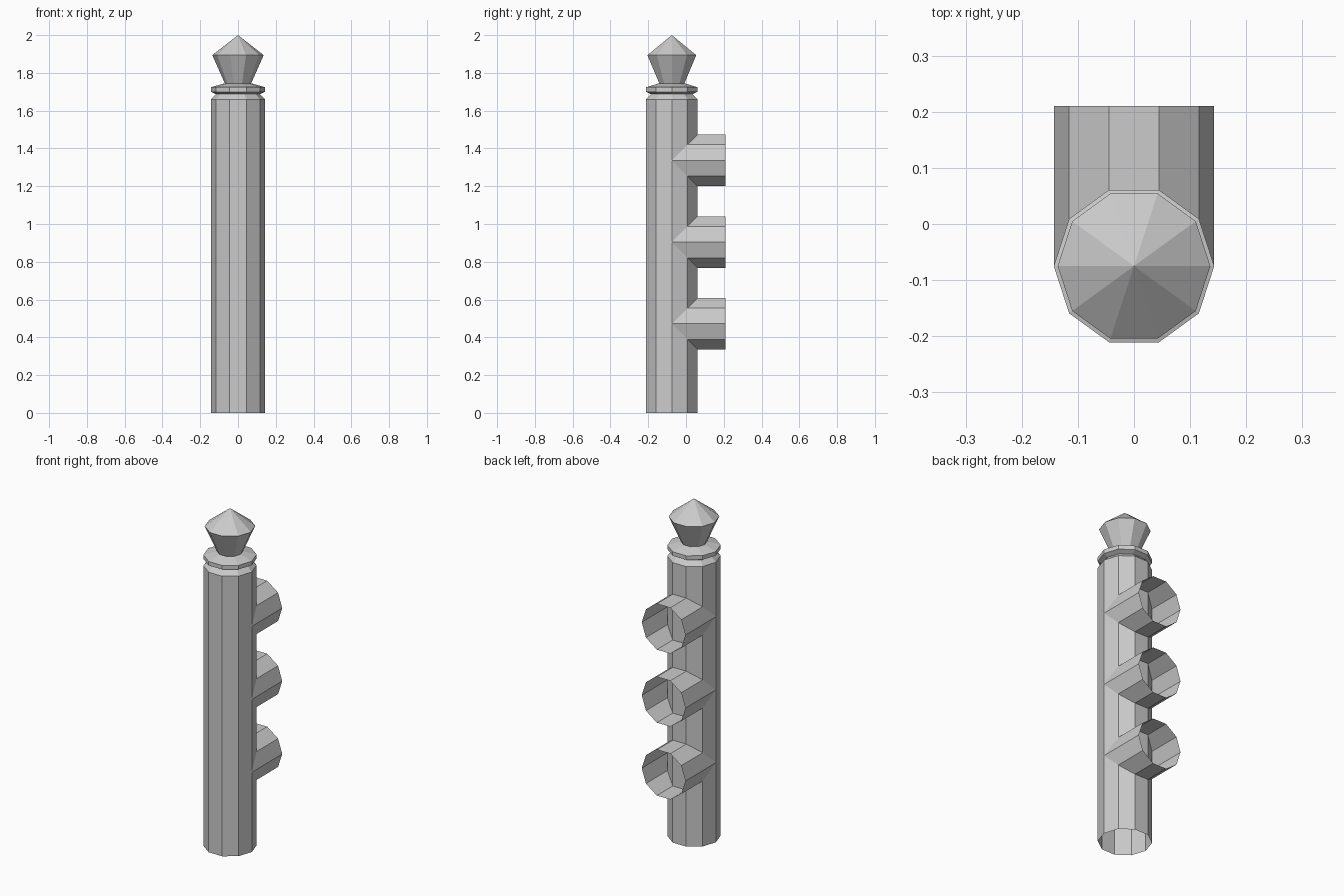
import bpy, math

if "Cube" in bpy.data.objects:
    bpy.data.objects.remove(bpy.data.objects["Cube"])

SIDES = 10
RADIUS = 0.143
CENTER_Y = -0.075


def lathe(name, profile, location=(0, 0, 0), rotation=(0, 0, 0)):
    """Open-ended faceted tube from (radius, height) points; radius 0 makes a tip."""
    verts, faces, rings = [], [], []
    for r, z in profile:
        start = len(verts)
        count = SIDES if r > 0 else 1
        for i in range(count):
            a = math.tau * i / SIDES
            verts.append((r * math.cos(a), r * math.sin(a), z))
        rings.append([start + i % count for i in range(SIDES)])
    for low, high in zip(rings, rings[1:]):
        for i in range(SIDES):
            j = (i + 1) % SIDES
            quad = [low[i], low[j], high[j], high[i]]
            faces.append(list(dict.fromkeys(quad)))
    mesh = bpy.data.meshes.new(name)
    mesh.from_pydata(verts, [], faces)
    obj = bpy.data.objects.new(name, mesh)
    obj.location = location
    obj.rotation_euler = rotation
    bpy.context.collection.objects.link(obj)
    return obj


# Post with chamfered shoulder, collar ring and pointed finial
lathe("post", [
    (RADIUS, 0.0), (RADIUS, 1.66),       # shaft
    (0.116, 1.687),                      # shoulder groove
    (RADIUS, 1.70), (RADIUS, 1.724),     # collar
    (0.07, 1.745),                       # finial base
    (0.136, 1.894), (0.0, 2.0),          # finial
], (0, CENTER_Y, 0))

# Three open rail sockets pointing backwards
for n, z in enumerate((0.472, 0.904, 1.337), 1):
    lathe(f"rail_socket_{n}", [(RADIUS, 0.0), (RADIUS, 0.285)],
          (0, CENTER_Y, z), (-math.pi / 2, 0, 0))
